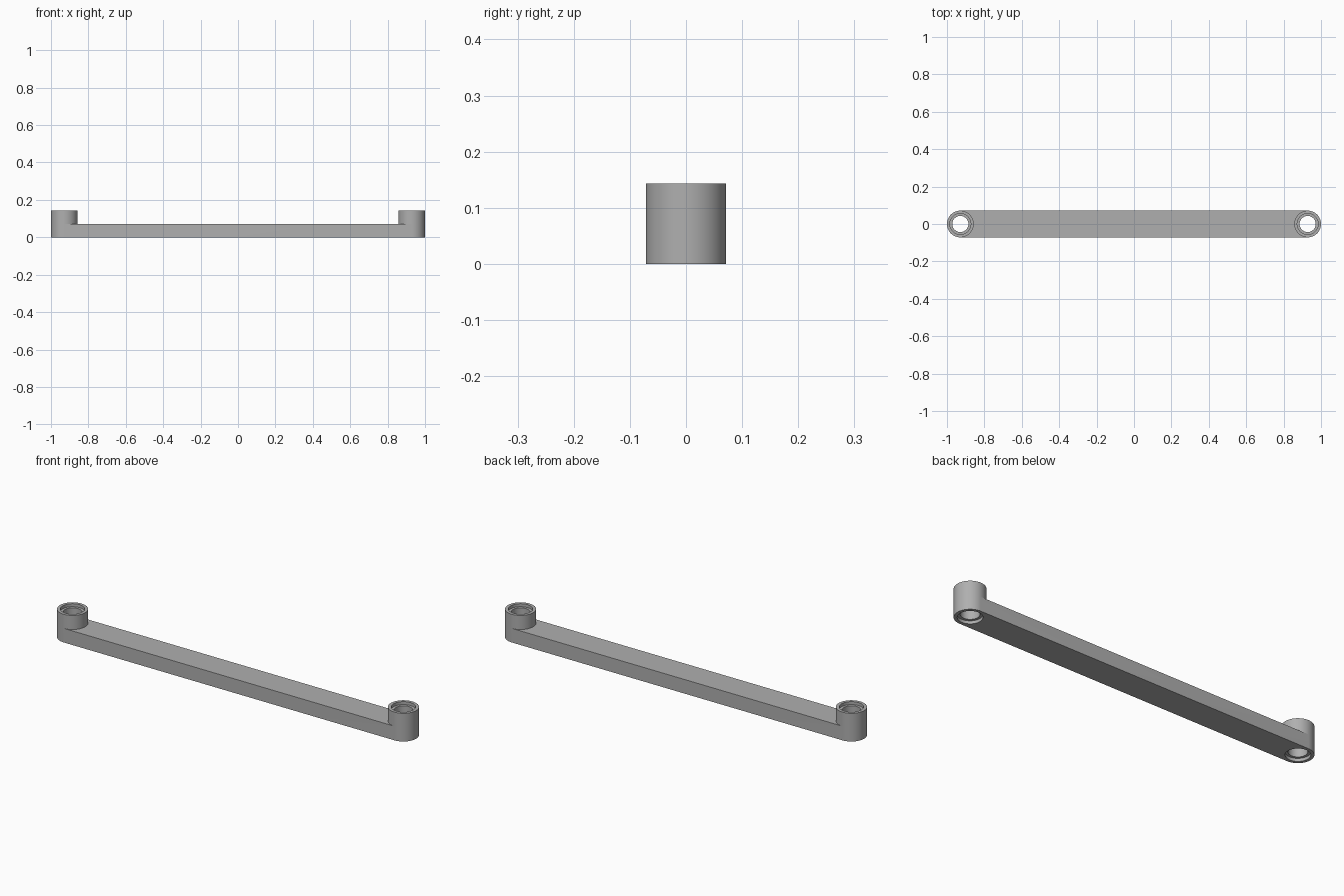
import bpy
import bmesh
from math import cos, sin, pi, radians

if "Cube" in bpy.data.objects:
    bpy.data.objects.remove(bpy.data.objects["Cube"])

R = 1 / 14            # end radius, also the bar thickness
END = 1 - R           # pin hole centre
TALL = 2 * R          # boss height
BORE, RECESS, DEPTH = 0.043, 0.056, 0.015
SEG = 64

grey = bpy.data.materials.new("mid_grey")
grey.use_nodes = True
colour = (0.43, 0.43, 0.43, 1)
grey.diffuse_color = colour
grey.node_tree.nodes["Principled BSDF"].inputs["Base Color"].default_value = colour


def arc(cx, r, start, sweep, n):
    return [(cx + r * cos(start + sweep * i / n), r * sin(start + sweep * i / n))
            for i in range(n + 1)]


def loft(name, sections):
    """Closed solid through stacked outlines, each given as (points, z)."""
    bm = bmesh.new()
    rings = [[bm.verts.new((x, y, z)) for x, y in pts] for pts, z in sections]
    n = len(rings[0])
    for low, high in zip(rings, rings[1:]):
        for i in range(n):
            j = (i + 1) % n
            bm.faces.new((low[i], low[j], high[j], high[i]))
    bm.faces.new(rings[0][::-1])
    bm.faces.new(rings[-1])
    mesh = bpy.data.meshes.new(name)
    bm.to_mesh(mesh)
    bm.free()
    mesh.materials.append(grey)
    obj = bpy.data.objects.new(name, mesh)
    bpy.context.collection.objects.link(obj)
    return obj


def combine(target, other, operation):
    mod = target.modifiers.new(operation.lower(), "BOOLEAN")
    mod.operation, mod.solver, mod.object = operation, "EXACT", other
    bpy.context.view_layer.objects.active = target
    bpy.ops.object.modifier_apply(modifier=mod.name)
    bpy.data.objects.remove(other)


def circle(cx, r):
    return arc(cx, r, -pi / 2, 2 * pi, SEG)[:-1]


# Thin bar with rounded ends
outline = arc(END, R, -pi / 2, pi, SEG // 2) + arc(-END, R, pi / 2, pi, SEG // 2)
link = loft("link_bar", [(outline, 0), (outline, R)])

# Raised bosses and stepped pin holes at both ends
for cx in (-END, END):
    boss = loft("boss", [(circle(cx, R), 0), (circle(cx, R), TALL)])
    combine(link, boss, "UNION")
    steps = [(RECESS, -0.02), (RECESS, DEPTH), (BORE, DEPTH),
             (BORE, TALL - DEPTH), (RECESS, TALL - DEPTH), (RECESS, TALL + 0.02)]
    cutter = loft("pin_hole_cutter", [(circle(cx, r), z) for r, z in steps])
    combine(link, cutter, "DIFFERENCE")

# Smooth round walls, crisp rims
bpy.ops.object.select_all(action="DESELECT")
link.select_set(True)
bpy.context.view_layer.objects.active = link
bpy.ops.object.shade_smooth_by_angle(angle=radians(30))
